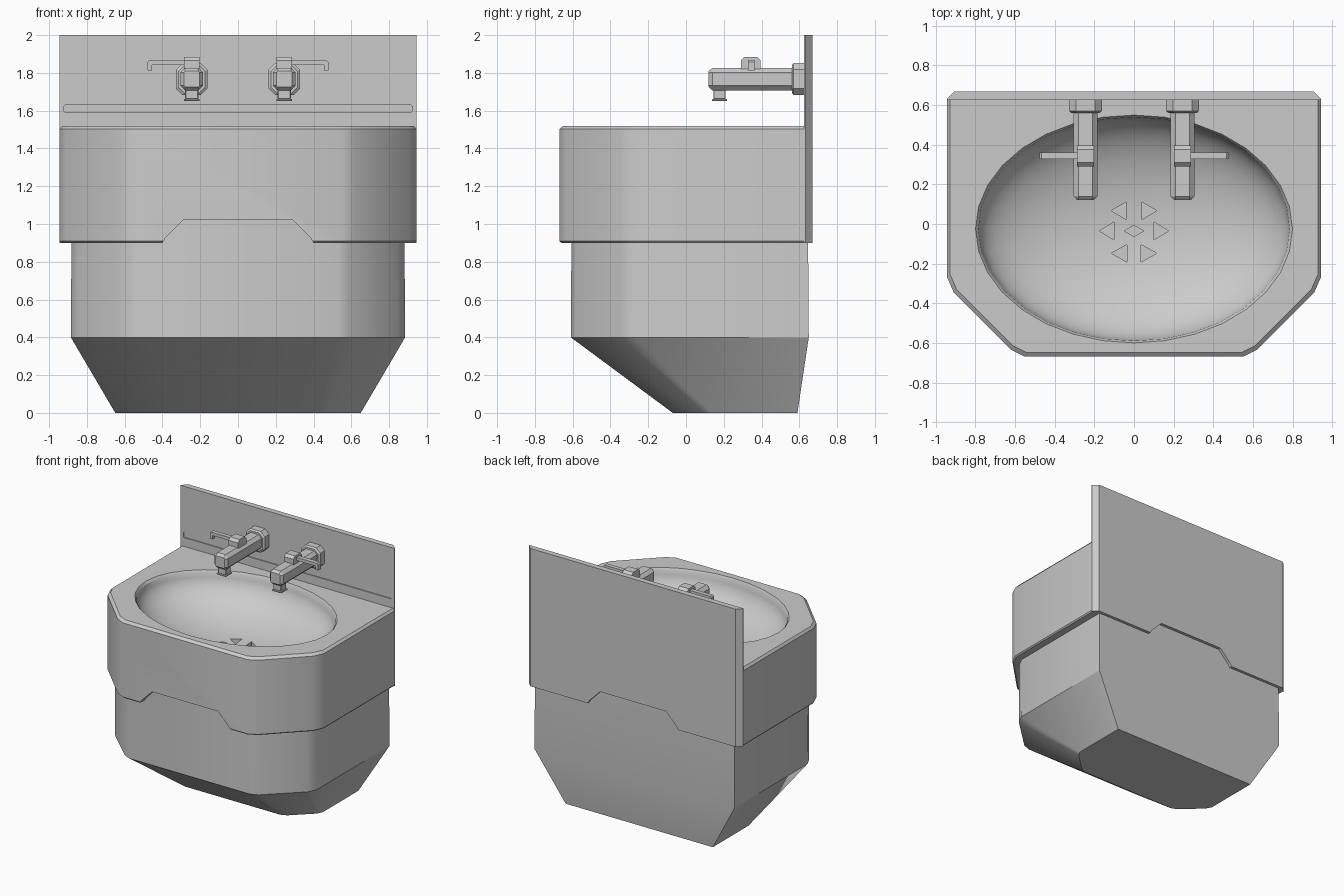
import bpy, bmesh
from math import sin, cos, pi, radians

if "Cube" in bpy.data.objects:
    bpy.data.objects.remove(bpy.data.objects["Cube"])


def loft(name, rings):
    """Closed solid through equal-length rings of 3D points."""
    bm = bmesh.new()
    vs = [[bm.verts.new(p) for p in r] for r in rings]
    n = len(vs[0])
    for a, b in zip(vs, vs[1:]):
        for i in range(n):
            j = (i + 1) % n
            bm.faces.new((a[i], a[j], b[j], b[i]))
    bm.faces.new(vs[0])
    bm.faces.new(vs[-1])
    bmesh.ops.recalc_face_normals(bm, faces=bm.faces)
    me = bpy.data.meshes.new(name)
    bm.to_mesh(me)
    bm.free()
    ob = bpy.data.objects.new(name, me)
    bpy.context.collection.objects.link(ob)
    return ob


def activate(ob):
    bpy.ops.object.select_all(action='DESELECT')
    ob.select_set(True)
    bpy.context.view_layer.objects.active = ob


def cut(ob, cutter):
    m = ob.modifiers.new("cut", 'BOOLEAN')
    m.operation, m.object, m.solver = 'DIFFERENCE', cutter, 'EXACT'
    activate(ob)
    bpy.ops.object.modifier_apply(modifier=m.name)


def smooth(ob, angle=30):
    activate(ob)
    bpy.ops.object.shade_smooth_by_angle(angle=radians(angle))


def sym(half):
    """Mirror a half outline (back to front, x > 0) into a closed one."""
    return half + [(-x, y) for x, y in reversed(half)]


def level(pts, z, s=1.0, y0=0.625):
    return [(x * s, y0 + (y - y0) * s, z) for x, y in pts]


def octagon(cx, cz, hx, hz, c, y):
    q = [(hx, hz - c), (hx - c, hz), (c - hx, hz), (-hx, hz - c),
         (-hx, c - hz), (c - hx, -hz), (hx - c, -hz), (hx, c - hz)]
    return [(cx + a, y, cz + b) for a, b in q]


def box(name, x0, x1, y0, y1, z0, z1, c=0.006):
    """Block with chamfered edges."""
    ob = loft(name, [[(x0, y0, z), (x1, y0, z), (x1, y1, z), (x0, y1, z)] for z in (z0, z1)])
    b = ob.modifiers.new("chamfer", 'BEVEL')
    b.width, b.segments = c, 1
    return ob


def mirror(ob):
    ob.modifiers.new("mirror", 'MIRROR')


# Lower pedestal body, tapering to the floor
top = sym([(.88, .645), (.88, -.27), (.845, -.34), (.59, -.58), (.53, -.605)])
mid = sym([(.885, .65), (.885, -.27), (.85, -.34), (.59, -.585), (.53, -.61)])
foot = sym([(.65, .59), (.65, .14), (.625, .095), (.47, -.05), (.42, -.07)])
smooth(loft("pedestal_body", [level(foot, 0), level(mid, .4), level(top, 1.1)]))

# Upper basin block with chamfered front corners
outline = sym([(.945, .625), (.945, -.265), (.91, -.345), (.62, -.635), (.55, -.67)])
basin = loft("basin", [level(outline, .9, .992), level(outline, .91),
                       level(outline, 1.502), level(outline, 1.52, .984)])

# Splash back with bevelled rear corners
back = [(.945, .625), (.945, .632), (.905, .67), (-.905, .67), (-.945, .632), (-.945, .625)]
splash = loft("splash_back", [level(back, .9), level(back, 2.0)])

# Notch through the lower edge, front and rear
notch = sym([(.40, .80), (.40, .90), (.385, .925), (.29, 1.02)])
notch_cut = loft("notch_cutter", [[(x, y, z) for x, z in notch] for y in (-1, 1)])
cut(basin, notch_cut)
cut(splash, notch_cut)

# Oval bowl
N = 32
prof = [(1, 1.6), (1, 1.52), (.982, 1.502)]
prof += [(.982 * cos(t), 1.502 - .3 * sin(t)) for t in [i * pi / 2 / 14 for i in range(1, 14)]]
prof.append((.02, 1.2015))
bowl_cut = loft("bowl_cutter", [[(.80 * r * cos(2 * pi * i / N), -.025 + .575 * r * sin(2 * pi * i / N), z)
                                 for i in range(N)] for r, z in prof])
cut(basin, bowl_cut)

# Drain holes: a diamond ringed by six triangles
holes = [[(-.05, -.035), (0, -.063), (.05, -.035), (0, -.007)]]
for s in (-1, 1):
    for tip, base, y in ((.115, .04, .067), (.175, .102, -.035), (.115, .035, -.148)):
        holes.append([(s * tip, y), (s * base, y - .044), (s * base, y + .044)])
cutters = [notch_cut, bowl_cut]
for h in holes:
    c = loft("drain_cutter", [level(h, 1.17), level(h, 1.28)])
    cut(basin, c)
    cutters.append(c)
smooth(basin)

# Long shallow groove across the splash back
groove = loft("groove_cutter", [octagon(0, 1.61, .92, .02, .005, y) for y in (.6, .633)])
cut(splash, groove)
for c in cutters + [groove]:
    bpy.data.objects.remove(c)

# Pair of taps
X, Z = .245, 1.767
mirror(loft("tap_wall_plate", [octagon(X, Z, .07, .073, .03, .56), octagon(X, Z, .083, .085, .035, .57),
                               octagon(X, Z, .083, .085, .035, .63)]))
mirror(loft("tap_spout", [octagon(X, Z, .042, .042, .008, .12), octagon(X, Z, .06, .06, .025, .14),
                          octagon(X, Z, .06, .06, .025, .6)]))
mirror(box("tap_nozzle", X - .035, X + .035, .145, .21, 1.66, 1.72, .004))
mirror(box("tap_nozzle_lip", X - .042, X + .042, .138, .218, 1.65, 1.662, .003))
hub = [(.29, 1.82), (.29, 1.865), (.31, 1.885), (.375, 1.885), (.395, 1.865), (.395, 1.82)]
mirror(loft("tap_handle_hub", [[(x, y, z) for y, z in hub] for x in (X - .042, X + .042)]))

# Lever handles with a turned-down end
lever = [(.25, 1.842), (.455, 1.842), (.455, 1.812), (.478, 1.812),
         (.478, 1.857), (.468, 1.867), (.25, 1.867)]
mirror(loft("tap_lever", [[(x, y, z) for x, z in lever] for y in (.328, .362)]))
